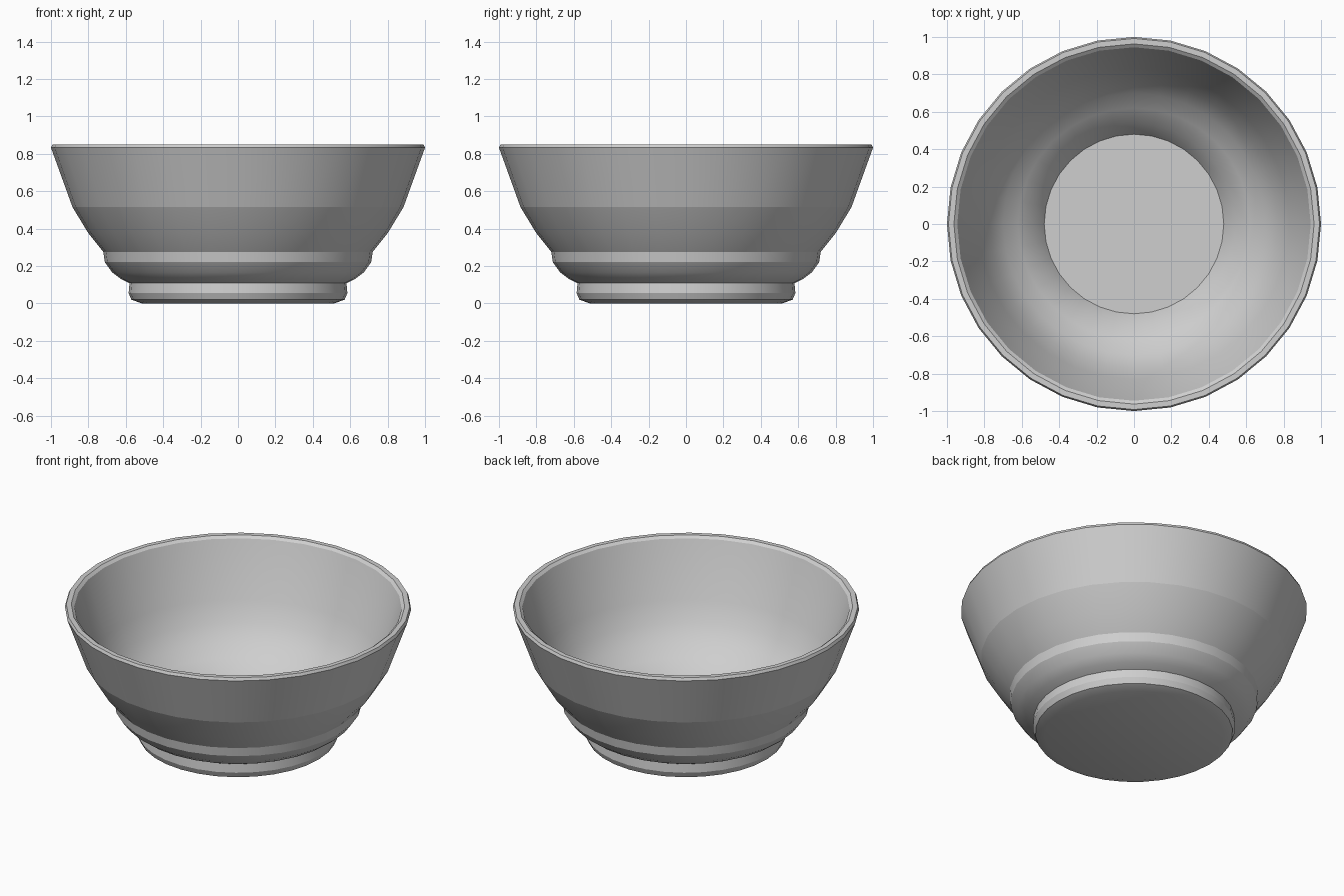
import bpy, bmesh, math

cube = bpy.data.objects.get("Cube")
if cube:
    bpy.data.objects.remove(cube, do_unlink=True)

SEGMENTS = 32
SEAM_Z = 0.515

# Cross-section (radius, height): foot, stepped outer wall, rim, inner wall, floor
PROFILE = [
    (0.515, 0.0), (0.57, 0.02), (0.585, 0.055), (0.58, 0.108),       # foot ring
    (0.625, 0.13), (0.672, 0.165), (0.712, 0.22), (0.72, 0.275),     # lower belly
    (0.80, 0.375), (0.885, SEAM_Z),                                  # upper belly and seam
    (1.0, 0.833), (0.992, 0.85), (0.963, 0.85), (0.945, 0.836),      # rim
    (0.83, 0.50), (0.77, 0.38), (0.70, 0.285), (0.62, 0.225),        # inner wall
    (0.54, 0.16), (0.48, 0.07),
]

# Single ceramic grey
grey = bpy.data.materials.new("ceramic_grey")
grey.use_nodes = True
colour = (0.62, 0.62, 0.62, 1.0)
grey.diffuse_color = colour
grey.node_tree.nodes["Principled BSDF"].inputs["Base Color"].default_value = colour

# Revolve the profile into rings and bridge them
bm = bmesh.new()
rings = []
for r, z in PROFILE:
    rings.append([bm.verts.new((r * math.cos(a), r * math.sin(a), z))
                  for a in (2 * math.pi * i / SEGMENTS for i in range(SEGMENTS))])
for low, high in zip(rings, rings[1:]):
    for i in range(SEGMENTS):
        j = (i + 1) % SEGMENTS
        bm.faces.new((low[i], low[j], high[j], high[i]))

# Flat underside and inner floor
bm.faces.new(rings[0][::-1])
bm.faces.new(rings[-1])

mesh = bpy.data.meshes.new("bowl")
bm.to_mesh(mesh)
bm.free()
mesh.materials.append(grey)
bowl = bpy.data.objects.new("bowl", mesh)
bpy.context.collection.objects.link(bowl)

# Smooth around the bowl, crisp at steps and rim
bpy.ops.object.select_all(action="DESELECT")
bowl.select_set(True)
bpy.context.view_layer.objects.active = bowl
bpy.ops.object.shade_smooth_by_angle(angle=math.radians(22))

# Crisp seam around the outer wall
for edge in mesh.edges:
    if all(abs(mesh.vertices[v].co.z - SEAM_Z) < 1e-4 for v in edge.vertices):
        edge.use_edge_sharp = True
